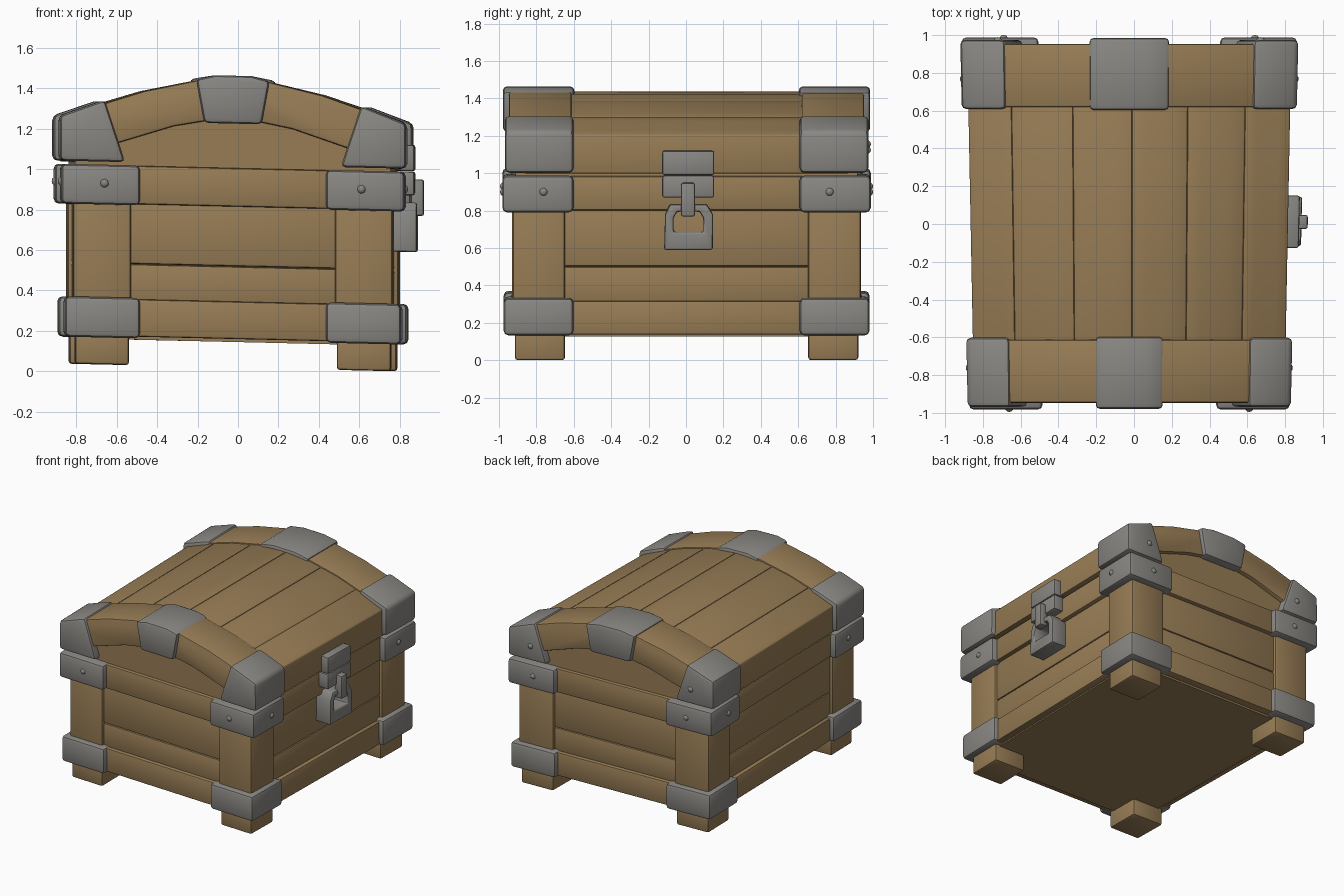
import bpy, bmesh, math
from mathutils import Vector

if "Cube" in bpy.data.objects:
    bpy.data.objects.remove(bpy.data.objects["Cube"])


def material(name, rgb):
    m = bpy.data.materials.new(name)
    m.diffuse_color = (*rgb, 1)
    m.use_nodes = True
    m.node_tree.nodes["Principled BSDF"].inputs["Base Color"].default_value = m.diffuse_color
    return m


WOOD = material("brown wood", (0.31, 0.203, 0.091))
METAL = material("grey iron", (0.25, 0.242, 0.226))


def warp(v):
    # the hand-made chest leans a little and widens toward the back
    return Vector((v.x * (1 + 0.023 * v.y) - 0.025, v.y + 0.003, v.z - 0.023 * v.x))


def finish(name, bm, mat, bevel):
    bmesh.ops.recalc_face_normals(bm, faces=bm.faces)
    if bevel:
        sharp = [e for e in bm.edges if e.calc_face_angle(0) > 0.5]
        bmesh.ops.bevel(bm, geom=sharp, offset=bevel, segments=2, profile=0.5,
                        affect='EDGES', clamp_overlap=True)
    for v in bm.verts:
        v.co = warp(v.co)
    me = bpy.data.meshes.new(name)
    bm.to_mesh(me)
    bm.free()
    me.materials.append(mat)
    ob = bpy.data.objects.new(name, me)
    bpy.context.collection.objects.link(ob)
    return ob


def prism(name, pts, y0, y1, mat, bevel=0.015):
    """Extrude an (x, z) outline along y."""
    bm = bmesh.new()
    a = [bm.verts.new((x, y0, z)) for x, z in pts]
    b = [bm.verts.new((x, y1, z)) for x, z in pts]
    bm.faces.new(a)
    bm.faces.new(b[::-1])
    for i in range(len(pts)):
        j = (i + 1) % len(pts)
        bm.faces.new((a[i], b[i], b[j], a[j]))
    return finish(name, bm, mat, bevel)


def box(name, x, y, z, mat, bevel=0.012):
    return prism(name, [(x[0], z[0]), (x[1], z[0]), (x[1], z[1]), (x[0], z[1])],
                 y[0], y[1], mat, bevel)


def side(s, a, b):
    return tuple(sorted((s * a, s * b)))


def rivet(name, loc):
    bm = bmesh.new()
    bmesh.ops.create_icosphere(bm, subdivisions=2, radius=0.024)
    bmesh.ops.translate(bm, verts=bm.verts, vec=loc)
    finish(name, bm, METAL, 0)


ARCH = [(0, 1.44), (0.18, 1.425), (0.45, 1.365), (0.65, 1.3), (0.84, 1.225)]


def arch(x, off=0.0):
    """Height of the lid top at x."""
    x = abs(x)
    for (x0, z0), (x1, z1) in zip(ARCH, ARCH[1:]):
        if x <= x1:
            return z0 + (z1 - z0) * (x - x0) / (x1 - x0) + off
    return ARCH[-1][1] + off


# body core and floor
box("body_core", (-0.76, 0.76), (-0.88, 0.88), (0.145, 1.0), WOOD, 0)

# slightly recessed wall planks and rails on all four sides
for s, w in ((-1, "front"), (1, "back")):
    box(w + "_lower_plank", (-0.6, 0.6), side(s, 0.7, 0.908), (0.33, 0.518), WOOD)
    box(w + "_upper_plank", (-0.6, 0.6), side(s, 0.7, 0.908), (0.52, 0.84), WOOD)
    box(w + "_bottom_rail", (-0.6, 0.6), side(s, 0.7, 0.938), (0.16, 0.345), WOOD)
    box(w + "_top_rail", (-0.6, 0.6), side(s, 0.7, 0.942), (0.815, 1.005), WOOD)
for s, w in ((-1, "left"), (1, "right")):
    box(w + "_lower_plank", side(s, 0.6, 0.787), (-0.7, 0.7), (0.33, 0.518), WOOD)
    box(w + "_upper_plank", side(s, 0.6, 0.787), (-0.7, 0.7), (0.52, 0.84), WOOD)
    box(w + "_bottom_rail", side(s, 0.6, 0.815), (-0.7, 0.7), (0.155, 0.335), WOOD)
    box(w + "_top_rail", side(s, 0.6, 0.822), (-0.7, 0.7), (0.82, 1.003), WOOD)

# corner posts with feet, iron corners and rivets
for sx, n in ((-1, "left"), (1, "right")):
    for sy, w in ((-1, "front"), (1, "back")):
        c = w + "_" + n
        box(c + "_post", side(sx, 0.515, 0.808), side(sy, 0.65, 0.932), (0.16, 0.9), WOOD, 0.02)
        box(c + "_foot", side(sx, 0.525, 0.797), side(sy, 0.65, 0.918), (0.019, 0.2), WOOD, 0.015)
        box(c + "_bottom_corner", side(sx, 0.47, 0.85), side(sy, 0.605, 0.978),
            (0.152, 0.352), METAL, 0.025)
        box(c + "_top_corner", side(sx, 0.47, 0.868), side(sy, 0.605, 0.985),
            (0.81, 1.007), METAL, 0.025)
        prism(c + "_lid_corner",
              [(sx * x, z) for x, z in ((0.545, 1.022), (0.875, 1.022), (0.875, 1.245), (0.648, 1.328))],
              sy * 0.605, sy * 0.972, METAL, 0.025)
        rivet(c + "_end_rivet", (sx * 0.65, sy * 0.974, 0.915))
        rivet(c + "_side_rivet", (sx * 0.858, sy * 0.765, 0.92))
    rivet(n + "_back_lid_rivet", (sx * 0.68, 0.962, 1.14))

# lid body with shallow recessed end panels
xs = (-0.78, -0.45, -0.18, 0, 0.18, 0.45, 0.78)
prism("lid_core", [(-0.8, 0.98)] + [(x, arch(x, -0.03)) for x in xs] + [(0.8, 0.98)],
      -0.915, 0.915, WOOD, 0)

# lid planks
cuts = (-0.84, -0.615, -0.295, 0.015, 0.305, 0.605, 0.84)
for i, (a, b) in enumerate(zip(cuts, cuts[1:])):
    top = [(a + (b - a) * t / 4, arch(a + (b - a) * t / 4)) for t in range(5)]
    if i in (0, 5):
        low = [(b, 1.018), (a, 1.018)]
    else:
        low = [(b, arch(b, -0.1)), (a, arch(a, -0.1))]
    prism("lid_plank_%d" % (i + 1), top + low, -0.87, 0.87, WOOD, 0.008)

# arched end bands with iron centre clamps
outer = [(x, arch(x, 0.01)) for x in (-0.845, -0.65, -0.45, -0.18, 0, 0.18, 0.45, 0.65, 0.845)]
inner = [(0.845, 1.03), (0.62, 1.03), (0.6, 1.11), (0.3, 1.205), (0, 1.26),
         (-0.3, 1.205), (-0.6, 1.11), (-0.62, 1.03), (-0.845, 1.03)]
for s, w, k in ((-1, "front", 0), (1, "back", 0.025)):
    prism(w + "_lid_band", outer + inner, s * 0.615, s * 0.95, WOOD, 0.012)
    prism(w + "_centre_clamp",
          [(-0.145 - k, 1.225), (0.145 + k, 1.225), (0.185 + k, 1.44), (0.09, 1.462),
           (-0.09, 1.462), (-0.185 - k, 1.44)],
          s * 0.6, s * 0.982, METAL, 0.022)

# latch on the right side: hinged plates, hook and ring
box("latch_upper_plate", (0.8, 0.9), (-0.13, 0.148), (1.01, 1.14), METAL)
box("latch_lower_plate", (0.8, 0.9), (-0.13, 0.148), (0.89, 1.008), METAL)
box("latch_hook", (0.88, 0.945), (-0.03, 0.045), (0.79, 0.97), METAL)
out = [(-0.12, 0.61), (0.14, 0.61), (0.142, 0.8), (0.108, 0.855), (-0.088, 0.855), (-0.115, 0.8)]
hole = [(-0.07, 0.705), (0.09, 0.705), (0.09, 0.78), (0.07, 0.815), (-0.05, 0.815), (-0.07, 0.78)]
bm = bmesh.new()
loops = [[bm.verts.new((x, y, z)) for y, z in pts]
         for x, pts in ((0.78, out), (0.912, out), (0.912, hole), (0.78, hole))]
for k in range(4):
    p, q = loops[k], loops[(k + 1) % 4]
    for i in range(6):
        j = (i + 1) % 6
        bm.faces.new((p[i], p[j], q[j], q[i]))
finish("latch_ring", bm, METAL, 0.012)

# smooth bevels, keep hard edges
bpy.ops.object.select_all(action='SELECT')
bpy.context.view_layer.objects.active = bpy.context.collection.objects[0]
bpy.ops.object.shade_smooth_by_angle(angle=math.radians(35))
